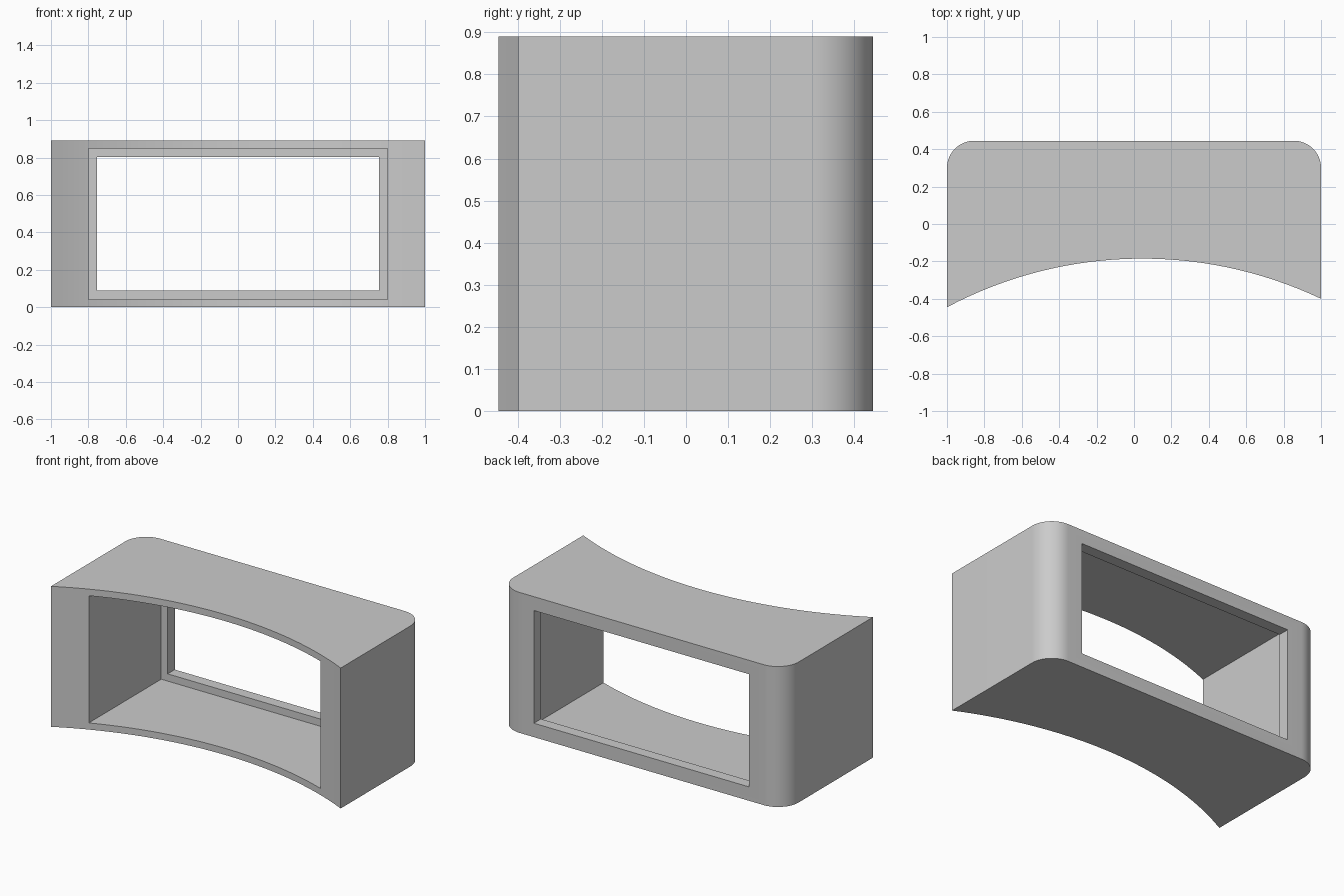
import bpy, bmesh
from math import sqrt, sin, cos, pi, radians

if "Cube" in bpy.data.objects:
    bpy.data.objects.remove(bpy.data.objects["Cube"])

H, BACK, RAD = 0.89, 0.445, 0.145
ARC_X, ARC_Y, ARC_R = 0.045, -0.185, 2.23   # crown and radius of the concave front


def front_y(x):
    return ARC_Y - ARC_R + sqrt(ARC_R ** 2 - (x - ARC_X) ** 2)


def add_object(name, bm):
    bmesh.ops.recalc_face_normals(bm, faces=bm.faces)
    mesh = bpy.data.meshes.new(name)
    bm.to_mesh(mesh)
    bm.free()
    obj = bpy.data.objects.new(name, mesh)
    bpy.context.collection.objects.link(obj)
    return obj


def prism(name, outline, z0, z1):
    bm = bmesh.new()
    face = bm.faces.new([bm.verts.new((x, y, z0)) for x, y in outline])
    ext = bmesh.ops.extrude_face_region(bm, geom=[face])
    verts = [g for g in ext["geom"] if isinstance(g, bmesh.types.BMVert)]
    bmesh.ops.translate(bm, verts=verts, vec=(0, 0, z1 - z0))
    return add_object(name, bm)


def box_outline(x, y0, y1):
    return [(-x, y0), (x, y0), (x, y1), (-x, y1)]


# Housing outline: concave front, then the two rounded back corners
outline = [(x, front_y(x)) for x in (-1 + 2 * i / 32 for i in range(33))]
for cx, start in ((1 - RAD, 0), (-1 + RAD, pi / 2)):
    for i in range(17):
        a = start + pi / 2 * i / 16
        outline.append((cx + RAD * cos(a), BACK - RAD + RAD * sin(a)))
housing = prism("housing", outline, 0, H)
bpy.context.view_layer.objects.active = housing
housing.select_set(True)

# Deep front pocket, and the smaller window that leaves a lip at the back
for name, x, y1, z0, z1 in (("pocket_cutter", 0.80, 0.374, 0.042, 0.848),
                            ("window_cutter", 0.755, 1.0, 0.088, 0.802)):
    cutter = prism(name, box_outline(x, -1, y1), z0, z1)
    cutter.hide_render = True
    mod = housing.modifiers.new(name, 'BOOLEAN')
    mod.operation, mod.solver, mod.object = 'DIFFERENCE', 'EXACT', cutter
    bpy.ops.object.modifier_apply(modifier=mod.name)
    bpy.data.objects.remove(cutter)

bpy.ops.object.shade_smooth_by_angle(angle=radians(20))
